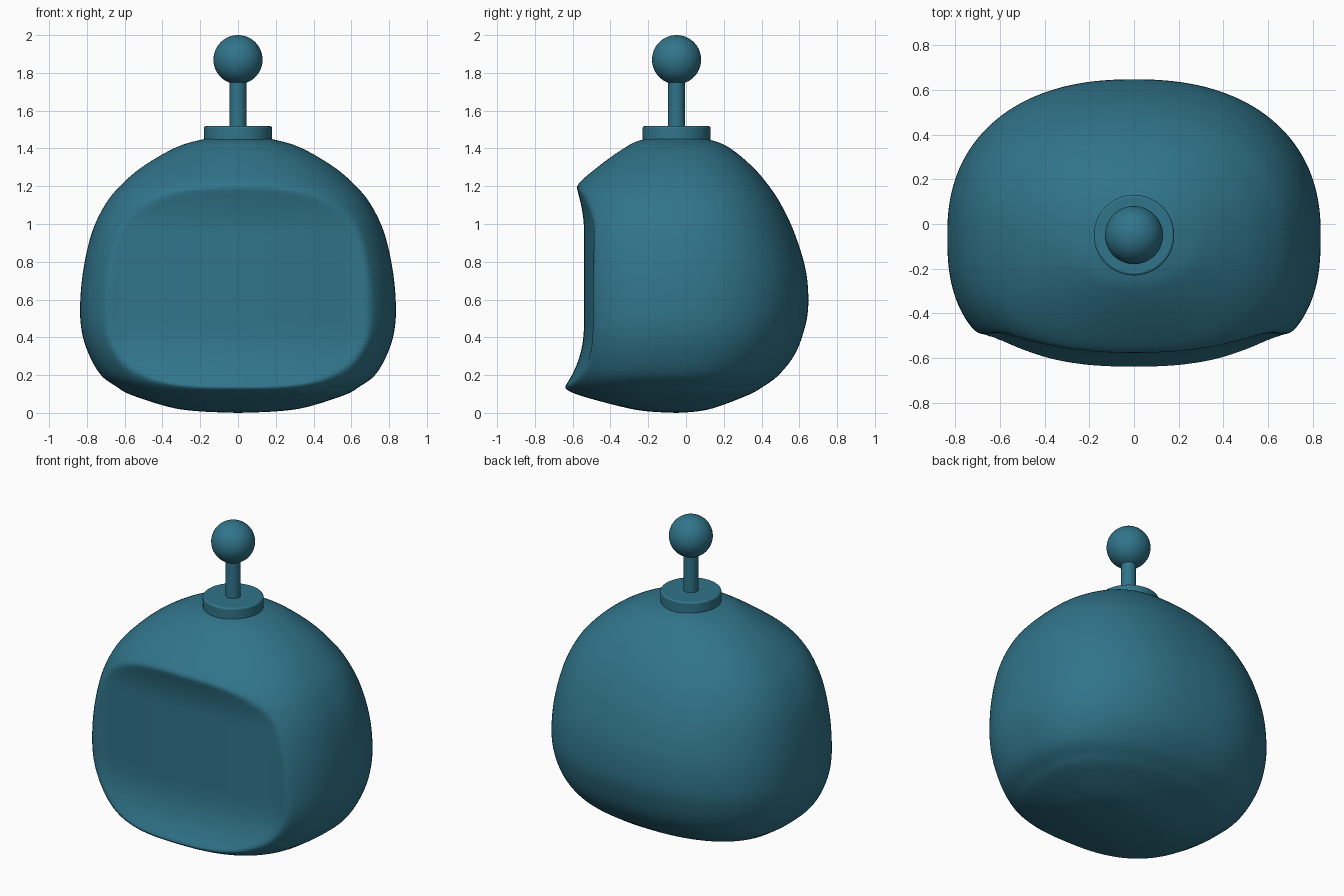
import bpy, bmesh, math

if "Cube" in bpy.data.objects:
    bpy.data.objects.remove(bpy.data.objects["Cube"])

teal = bpy.data.materials.new("teal")
teal.diffuse_color = (0.03, 0.175, 0.255, 1)
teal.use_nodes = True
teal.node_tree.nodes["Principled BSDF"].inputs["Base Color"].default_value = teal.diffuse_color
YC = -0.05          # centre line of the knob and body rings

# body rings: height, half width, front y, back y
ROWS = [
    (0, 0, YC, YC), (.008, .2, -.2, .06), (.03, .36, -.33, .16),
    (.095, .565, -.57, .33), (.14, .645, -.652, .41), (.2, .725, -.675, .49),
    (.3, .785, -.695, .57), (.42, .825, -.705, .62), (.56, .836, -.705, .647),
    (.75, .82, -.70, .635), (.95, .775, -.675, .575), (1.1, .705, -.63, .505),
    (1.2, .625, -.582, .44), (1.3, .51, -.47, .355), (1.4, .34, -.33, .235),
    (1.445, .2, -.235, .13), (1.48, 0, YC, YC)]


def spline(t):
    """Smooth interpolation through ROWS, t counted in rows."""
    i = min(int(t), len(ROWS) - 2)
    u = t - i
    p = [ROWS[min(max(i + k, 0), len(ROWS) - 1)] for k in (-1, 0, 1, 2)]
    return [0.5 * (2 * b + (c - a) * u + (2 * a - 5 * b + 4 * c - d) * u * u
                   + (3 * b - a - 3 * c + d) * u ** 3) for a, b, c, d in zip(*p)]


def dish(x, z):
    """Front y of the sunken face panel, flaring toward its rim."""
    low = max(0, (.5 - z) / .37)
    high = max(0, (z - .95) / .25)
    side = min(1, max(0, (abs(x) - .55) / .13))
    return -.54 + .15 * x * x - .11 * low ** 2.5 - .045 * high ** 2 - .025 * side ** 2


def finish(obj, angle=40):
    obj.data.materials.append(teal)
    bpy.ops.object.select_all(action='DESELECT')
    obj.select_set(True)
    bpy.context.view_layer.objects.active = obj
    bpy.ops.object.shade_smooth_by_angle(angle=math.radians(angle))


# body: lofted rings with the front pushed in to the dished panel
N, STEP = 192, 8
bm = bmesh.new()
rings = []
total = (len(ROWS) - 1) * STEP
for j in range(1, total):
    z, a, f, b = spline(j / STEP)
    ring = []
    for i in range(N):
        ang = 2 * math.pi * i / N
        c, s = math.cos(ang), math.sin(ang)
        n = 2.3 if s > 0 else 2.6 - .5 * min(1, max(0, (z - 1.1) / .3))
        r = (abs(c) ** n + abs(s) ** n) ** (-1 / n)
        x = a * c * r
        y = YC + s * r * ((b - YC) if s > 0 else (YC - f))
        if s < 0:
            d = dish(x, z)
            y = .5 * (y + d + math.hypot(y - d, .015))
        ring.append(bm.verts.new((x, y, z)))
    rings.append(ring)
for lo, hi in zip(rings, rings[1:]):
    for i in range(N):
        k = (i + 1) % N
        bm.faces.new((lo[i], lo[k], hi[k], hi[i]))
bottom = bm.verts.new((0, YC, 0))
top = bm.verts.new((0, YC, ROWS[-1][0]))
for i in range(N):
    k = (i + 1) % N
    bm.faces.new((bottom, rings[0][k], rings[0][i]))
    bm.faces.new((top, rings[-1][i], rings[-1][k]))
bmesh.ops.recalc_face_normals(bm, faces=bm.faces)
mesh = bpy.data.meshes.new("body")
bm.to_mesh(mesh)
bm.free()
body = bpy.data.objects.new("body", mesh)
bpy.context.collection.objects.link(body)
finish(body, 80)


def cylinder(name, radius, z0, z1, bevel=0):
    bpy.ops.mesh.primitive_cylinder_add(vertices=64, radius=radius, depth=z1 - z0,
                                        location=(0, YC, (z0 + z1) / 2))
    obj = bpy.context.object
    obj.name = name
    if bevel:
        m = obj.modifiers.new("soft_edge", 'BEVEL')
        m.width, m.segments = bevel, 3
    finish(obj)


# collar, stem and ball on top
cylinder("collar", .18, 1.40, 1.518, .01)
cylinder("stem", .044, 1.48, 1.80)
bpy.ops.mesh.primitive_uv_sphere_add(segments=64, ring_count=32, radius=.13,
                                     location=(0, YC, 1.87))
ball = bpy.context.object
ball.name = "ball"
finish(ball)
